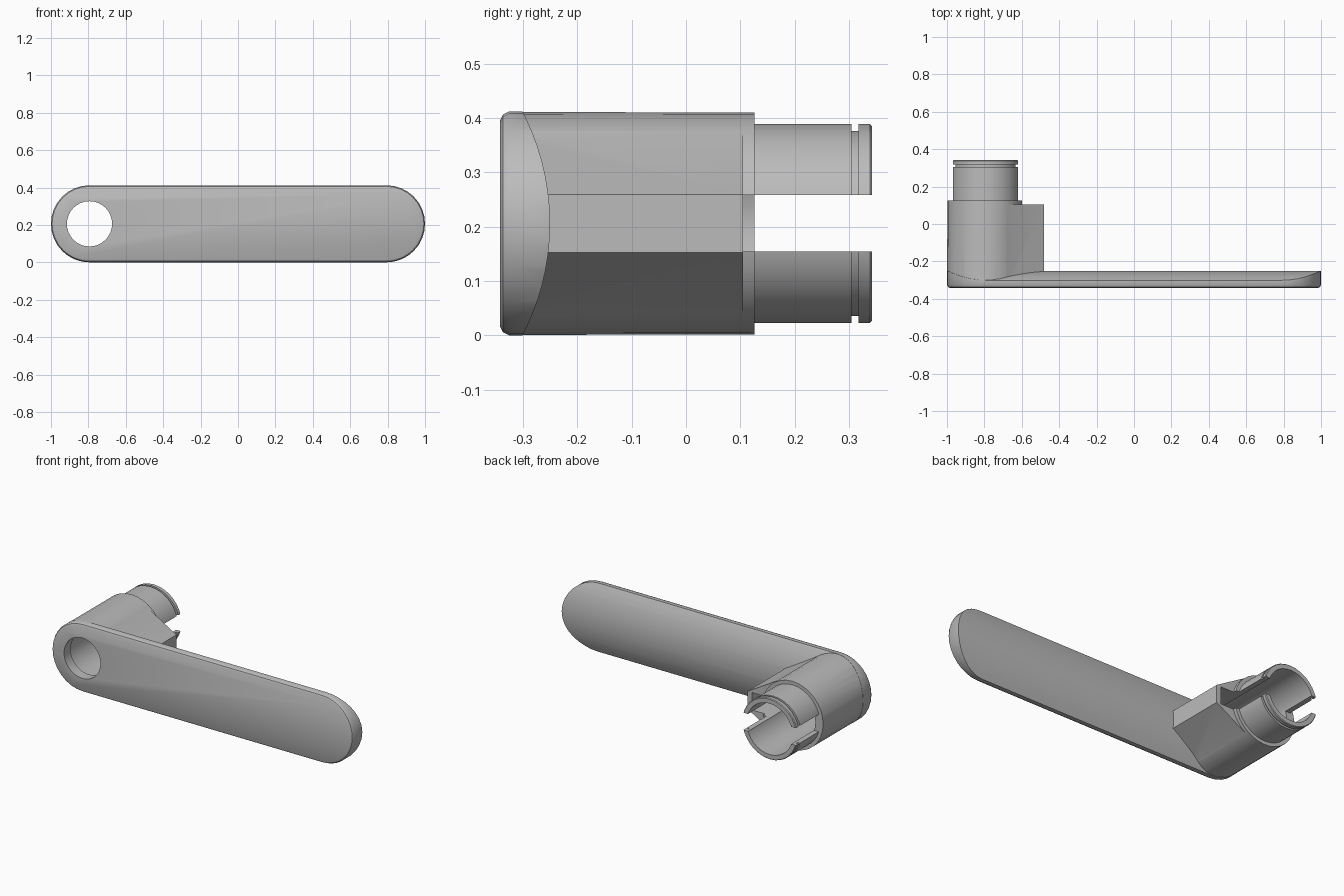
import bpy, bmesh
from math import sin, cos, pi, radians

cube = bpy.data.objects.get("Cube")
if cube:
    bpy.data.objects.remove(cube, do_unlink=True)

HUB_X, END_X, MID_Z, R = -0.794, 0.794, 0.206, 0.206
SEG = 32

grey = bpy.data.materials.new("satin grey")
grey.use_nodes = True
grey.diffuse_color = (0.5, 0.5, 0.5, 1)
grey.node_tree.nodes["Principled BSDF"].inputs["Base Color"].default_value = (0.5, 0.5, 0.5, 1)


def arc(cx, r, a0, a1, n):
    steps = [a0 + (a1 - a0) * i / n for i in range(n + 1)]
    return [(cx + r * cos(a), MID_Z + r * sin(a)) for a in steps]


def circle(r):
    return arc(HUB_X, r, 0, 2 * pi, SEG)[:-1]


def stadium(r):
    return arc(END_X, r, -pi / 2, pi / 2, SEG // 2) + arc(HUB_X, r, pi / 2, 3 * pi / 2, SEG // 2)


def loft(name, sections):
    """Closed solid through matching (x, z) outlines placed along y."""
    bm = bmesh.new()
    rings = [[bm.verts.new((x, y, z)) for x, z in pts] for y, pts in sections]
    for a, b in zip(rings, rings[1:]):
        for i in range(len(a)):
            j = (i + 1) % len(a)
            bm.faces.new((a[i], a[j], b[j], b[i]))
    bm.faces.new(rings[0])
    bm.faces.new(rings[-1])
    bmesh.ops.recalc_face_normals(bm, faces=bm.faces)
    mesh = bpy.data.meshes.new(name)
    bm.to_mesh(mesh)
    bm.free()
    mesh.materials.append(grey)
    obj = bpy.data.objects.new(name, mesh)
    bpy.context.collection.objects.link(obj)
    return obj


def box(name, x0, x1, y0, y1, z0, z1):
    pts = [(x0, z0), (x1, z0), (x1, z1), (x0, z1)]
    return loft(name, [(y0, pts), (y1, pts)])


def combine(target, tool, operation):
    mod = target.modifiers.new(operation.title(), "BOOLEAN")
    mod.operation, mod.solver, mod.object = operation, "EXACT", tool
    bpy.context.view_layer.objects.active = target
    bpy.ops.object.modifier_apply(modifier=mod.name)
    bpy.data.objects.remove(tool, do_unlink=True)


# Handle: long rounded bar with a softened front edge
handle = loft("lever_handle", [(-0.342, stadium(R - 0.016)), (-0.337, stadium(R - 0.006)),
                               (-0.325, stadium(R)), (-0.2, stadium(R))])

# Arched back of the handle
ARCH, CREST = 0.445, -0.25
bpy.ops.mesh.primitive_cylinder_add(vertices=96, radius=ARCH, depth=3,
                                    location=(0, CREST - ARCH, MID_Z), rotation=(0, pi / 2, 0))
combine(handle, bpy.context.object, "INTERSECT")

# Hub behind the pivot end
hub = loft("hub", [(-0.32, circle(R - 0.001)), (0.126, circle(R - 0.002))])
combine(handle, hub, "UNION")

# Tapered stop beside the hub
a = radians(60)
tx, tz = HUB_X + 0.203 * cos(a), 0.203 * sin(a)
stop = [(tx, MID_Z - tz), (-0.482, MID_Z - 0.053), (-0.482, MID_Z + 0.053), (tx, MID_Z + tz)]
combine(handle, loft("stop", [(-0.32, stop), (0.105, stop)]), "UNION")

# Sleeve with a retaining groove near its end
sleeve = [(0.0, 0.183), (0.304, 0.183), (0.304, 0.17), (0.317, 0.17),
          (0.317, 0.183), (0.338, 0.183), (0.342, 0.179)]
combine(handle, loft("sleeve", [(y, circle(r)) for y, r in sleeve]), "UNION")

# Stepped bore through the pivot
bore = [(-0.5, 0.121), (-0.28, 0.121), (-0.28, 0.153), (0.5, 0.153)]
combine(handle, loft("bore", [(y, circle(r)) for y, r in bore]), "DIFFERENCE")

# Slot that splits the sleeve, and the pocket inside the stop
combine(handle, box("slot", -1.2, -0.51, 0.126, 0.5, 0.154, 0.258), "DIFFERENCE")
combine(handle, box("pocket", HUB_X, -0.51, -0.22, 0.2, 0.154, 0.258), "DIFFERENCE")

bpy.ops.object.select_all(action="DESELECT")
handle.select_set(True)
bpy.context.view_layer.objects.active = handle
bpy.ops.object.shade_smooth_by_angle(angle=radians(30))
